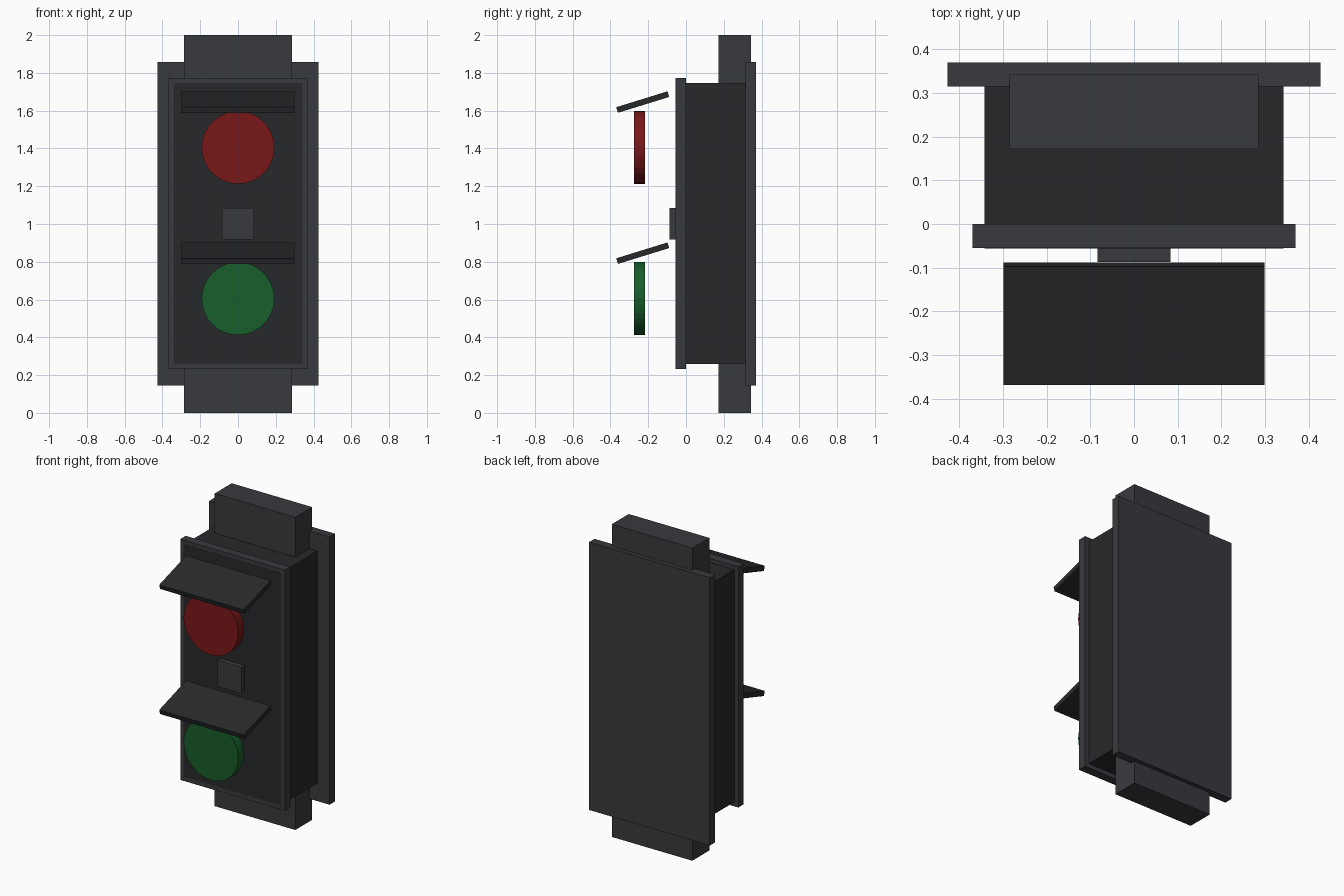
import bpy, bmesh, math
from mathutils import Matrix

if "Cube" in bpy.data.objects:
    bpy.data.objects.remove(bpy.data.objects["Cube"])


def material(name, rgb):
    m = bpy.data.materials.new(name)
    m.diffuse_color = (*rgb, 1)
    m.use_nodes = True
    m.node_tree.nodes["Principled BSDF"].inputs["Base Color"].default_value = m.diffuse_color
    return m


CASING = material("casing_grey", (0.04, 0.042, 0.048))
DARK = material("dark_grey", (0.02, 0.022, 0.024))
RED = material("red_lens", (0.19, 0.009, 0.01))
GREEN = material("green_lens", (0.009, 0.11, 0.024))


def finish(bm, name, mat):
    me = bpy.data.meshes.new(name)
    bm.to_mesh(me)
    bm.free()
    me.materials.append(mat)
    ob = bpy.data.objects.new(name, me)
    bpy.context.collection.objects.link(ob)
    return ob


def box(name, half_x, y, z, mat):
    bm = bmesh.new()
    bmesh.ops.create_cube(bm, size=1)
    bmesh.ops.scale(bm, vec=(2 * half_x, y[1] - y[0], z[1] - z[0]), verts=bm.verts)
    ob = finish(bm, name, mat)
    ob.location = (0, sum(y) / 2, sum(z) / 2)
    return ob


# Housing: mounting post, back plate, front frame and body
box("mounting_post", 0.285, (0.172, 0.343), (0, 2), CASING)
box("back_plate", 0.427, (0.315, 0.37), (0.145, 1.858), CASING)
box("front_frame", 0.37, (-0.055, 0), (0.232, 1.772), CASING)
box("body", 0.342, (-0.056, 0.316), (0.26, 1.746), DARK)

# Small block between the lamps
box("centre_block", 0.084, (-0.087, -0.05), (0.918, 1.086), CASING)

# Lamps: a round lens under a sloping visor
for name, z, mat in (("red", 1.405, RED), ("green", 0.605, GREEN)):
    bm = bmesh.new()
    bmesh.ops.create_cone(bm, cap_ends=True, segments=32, radius1=0.193,
                          radius2=0.193, depth=0.058,
                          matrix=Matrix.Rotation(math.pi / 2, 4, 'X'))
    lens = finish(bm, name + "_lens", mat)
    lens.location = (0, -0.245, z)

    visor = box(name + "_visor", 0.299, (-0.371, -0.087),
                (z + 0.225, z + 0.256), DARK)
    visor.rotation_euler.x = 0.3
